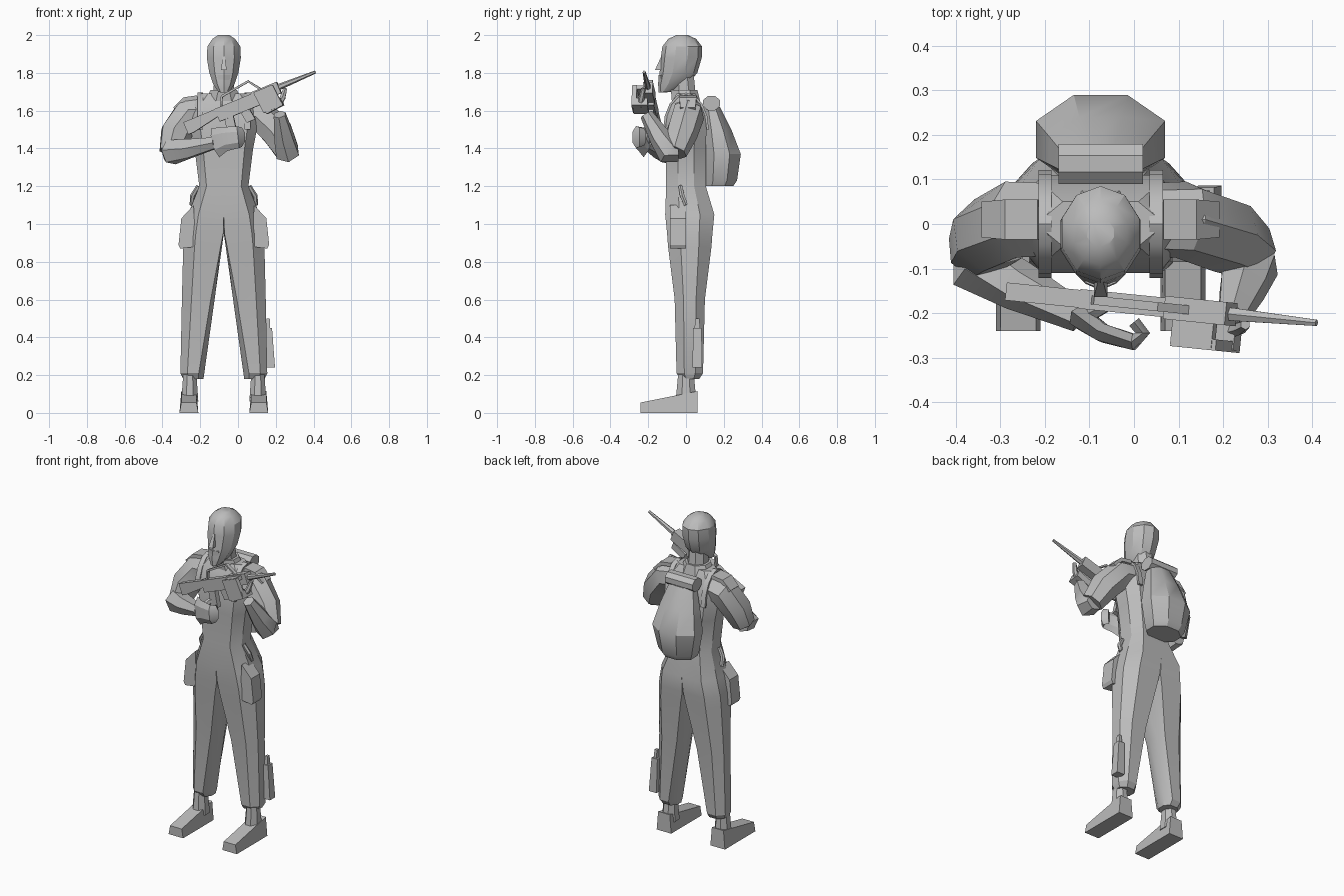
import bpy
import bmesh
import math
from mathutils import Vector

default_cube = bpy.data.objects.get("Cube")
if default_cube:
    bpy.data.objects.remove(default_cube)

MIDDLE = -.075
UP = Vector((0, 0, 1))
FORWARD = Vector((0, -1, 0))
LEFT = Vector((1, 0, 0))

grey = bpy.data.materials.new("plain_grey")
grey.use_nodes = True
grey.diffuse_color = (.5, .5, .5, 1)
shader = grey.node_tree.nodes["Principled BSDF"]
shader.inputs["Base Color"].default_value = grey.diffuse_color


def finish(name, bm, smooth_angle=30):
    bmesh.ops.recalc_face_normals(bm, faces=bm.faces)
    mesh = bpy.data.meshes.new(name)
    bm.to_mesh(mesh)
    bm.free()
    mesh.materials.append(grey)
    part = bpy.data.objects.new(name, mesh)
    bpy.context.collection.objects.link(part)
    bpy.ops.object.select_all(action='DESELECT')
    part.select_set(True)
    bpy.context.view_layer.objects.active = part
    bpy.ops.object.shade_smooth_by_angle(angle=math.radians(smooth_angle))


def bridge(name, rings, mirrored=False):
    """Join equal rings of points into a capped skin, optionally mirrored about the middle."""
    bm = bmesh.new()
    loops = [[bm.verts.new(point) for point in ring] for ring in rings]
    for lower, upper in zip(loops, loops[1:]):
        for i in range(len(lower)):
            bm.faces.new((lower[i - 1], lower[i], upper[i], upper[i - 1]))
    bm.faces.new(loops[0])
    bm.faces.new(loops[-1])
    if mirrored:
        inner = [f for f in bm.faces if all(abs(v.co.x - MIDDLE) < .001 for v in f.verts)]
        bmesh.ops.delete(bm, geom=inner, context='FACES')
        copy = bmesh.ops.duplicate(bm, geom=bm.verts[:] + bm.edges[:] + bm.faces[:])["geom"]
        for vert in copy:
            if isinstance(vert, bmesh.types.BMVert):
                vert.co.x = 2 * MIDDLE - vert.co.x
        bmesh.ops.remove_doubles(bm, verts=bm.verts, dist=.001)
    finish(name, bm)


def polygon(sides):
    """Regular outline whose flat sides lie at distance one."""
    reach = 1 / math.cos(math.pi / sides)
    angles = [(i + .5) * math.tau / sides for i in range(sides)]
    return [(reach * math.cos(a), reach * math.sin(a)) for a in angles]


def loft(name, rows, sides=8):
    """Level rings; each row is a centre, a half width and a half depth."""
    bridge(name, [[Vector(centre) + Vector((width * a, depth * b, 0))
                   for a, b in polygon(sides)] for centre, width, depth in rows])


def tube(name, points, radii, sides=6, flatness=1, up=UP):
    """Rings square to a path; flatness scales the radius along up."""
    points = [Vector(point) for point in points]
    last = len(points) - 1
    rings = []
    for i, (point, radius) in enumerate(zip(points, radii)):
        along = points[min(i + 1, last)] - points[max(i - 1, 0)]
        across = along.cross(up).normalized()
        top = across.cross(along).normalized() * flatness
        rings.append([point + radius * (across * a + top * b) for a, b in polygon(sides)])
    bridge(name, rings)


def extrude(name, outline, place, low, high):
    """Push a flat outline through a placing function from low to high."""
    bridge(name, [[place(a, depth, b) for a, b in outline] for depth in (low, high)])


# Suit: one side from trouser hem to shoulder, flattening against the middle at the crotch
suit = []
for z, outer, depth in ((.18, .215, .05), (.21, .23, .07), (.6, .222, .08), (.88, .215, .115),
                        (.95, .21, .12), (1.05, .19, .13), (1.2, .13, .105), (1.4, .155, .105),
                        (1.55, .185, .11), (1.63, .175, .085), (1.69, .12, .05)):
    inner = max(0, .14 * (.95 - z))
    half = (outer - inner) / 2
    squareness = min(1, z)
    lean = .02 if z < 1.2 else 0
    ring = []
    for a, b in polygon(8):
        if a < 0:
            a += (-1 - a) * squareness
        ring.append((MIDDLE + inner + half + half * a, lean + depth * b, z))
    suit.append(ring)
bridge("suit", suit, mirrored=True)
loft("neck", [((MIDDLE, 0, 1.6), .06, .06), ((MIDDLE, -.02, 1.8), .05, .06)])
loft("collar", [((MIDDLE, 0, 1.65), .1, .075), ((MIDDLE, -.01, 1.71), .07, .07)])

# Head: the jaw sweeps forward
loft("head", [((MIDDLE, y, z), width, depth) for z, width, depth, y in (
    (1.7, .03, .03, -.11), (1.74, .056, .075, -.07), (1.8, .077, .095, -.04), (1.88, .09, .103, -.025),
    (1.94, .087, .1, -.02), (1.98, .06, .07, -.02), (2, .03, .03, -.02))], sides=10)
loft("nose", [((MIDDLE, -.12, 1.89), .006, .01), ((MIDDLE, -.138, 1.815), .015, .026)], sides=4)
loft("beard", [((MIDDLE, -.122, 1.695), .02, .02), ((MIDDLE, -.117, 1.79), .035, .025)], sides=6)

# Parts mirrored on both sides of the body
elbows = {"right": Vector((-.355, -.06, 1.38)), "left": Vector((.26, -.06, 1.38))}
wrists = {"right": Vector((-.12, -.21, 1.43)), "left": Vector((.22, -.21, 1.58))}

for side, sign in (("right", -1), ("left", 1)):
    def spot(out, y, z):
        return Vector((MIDDLE + sign * out, y, z))

    # Boots: a wedge foot, narrower on top, under a tapered ankle
    loft(side + "_ankle", [(spot(.18, 0, .06), .045, .055), (spot(.18, 0, .22), .034, .04)])
    bm = bmesh.new()
    bmesh.ops.create_cube(bm, size=1)
    for vert in bm.verts:
        x, y, z = vert.co
        width = .1 - .02 * (z > 0)
        vert.co = spot(.185 + x * width, y * .3 - .09, (z + .5) * (.085 + .06 * y))
    finish(side + "_foot", bm)

    # Hip pocket, belt clip and pack strap
    extrude(side + "_cargo_pocket", [(.15, .88), (.23, .87), (.24, .89), (.225, 1.03), (.16, 1.1)],
            spot, -.085, 0)
    tube(side + "_belt_clip", [spot(.135, -.03, 1.2), spot(.165, -.02, 1.15), spot(.17, 0, 1.1)],
         (.01, .012, .01), up=LEFT)
    arc = [math.pi * step / 8 for step in range(9)]
    tube(side + "_strap", [spot(.125, -.115 * math.cos(a), 1.5 + .19 * math.sin(a)) for a in arc],
         [.006] * len(arc), sides=4, flatness=2.5, up=LEFT)

    # Short sleeve over the shoulder, then a tapering forearm
    elbow, wrist = elbows[side], wrists[side]
    shoulder = spot(.19, .01, 1.58)
    bend = shoulder.lerp(elbow, .5) + LEFT * sign * .02
    tube(side + "_sleeve", [spot(.1, .01, 1.59), shoulder, bend, elbow],
         (.075, .08, .078, .06), sides=7, up=FORWARD)
    heel = elbow + FORWARD * .03
    tube(side + "_forearm", [elbow - FORWARD * .02, heel, heel.lerp(wrist, .4), wrist],
         (.045, .06, .05, .03), up=UP + LEFT)
    tube(side + "_shoulder_tab", [spot(.14, .01, 1.67), spot(.21, .01, 1.66), spot(.26, .01, 1.61)],
         (.045, .045, .04), sides=4, flatness=.25)

# Backpack: the front stays flat against the back
loft("backpack", [((MIDDLE, .09 + depth, z), width, depth) for z, width, depth in (
    (1.2, .1, .08), (1.23, .115, .09), (1.37, .145, .1), (1.5, .115, .075), (1.62, .08, .045))])
tube("pack_roll", [(MIDDLE + end, .135, 1.64) for end in (-.095, .095)], (.045, .045), sides=8, flatness=.85)

# Knife strapped to the left shin
loft("knife_sheath", [((.17, .06, .24), .026, .026), ((.16, .06, .45), .02, .022)], sides=4)
loft("knife_handle", [((.16, .06, .45), .01, .015), ((.16, .06, .5), .008, .01)], sides=4)

# Rifle: every part is placed along the line from butt to muzzle
butt = Vector((-.28, -.152, 1.52))
muzzle = Vector((.41, -.222, 1.805))
along = (muzzle - butt).normalized()
inward = UP.cross(along).normalized()
above = along.cross(inward)


def on_gun(distance, depth, height):
    return butt + along * distance + inward * depth + above * height


def gun_block(name, start, end, low, high, half=.02, slant=0):
    outline = [(start, high), (end, high), (end + slant, low), (start + slant, low)]
    extrude(name, outline, on_gun, -half, half)


extrude("rifle_stock", [(0, .02), (0, -.05), (.03, -.05), (.19, -.02), (.19, .02)], on_gun, -.02, .02)
gun_block("rifle_receiver", .18, .41, -.05, .022, half=.022)
gun_block("rifle_grip", .21, .26, -.15, -.04, half=.015, slant=-.02)
gun_block("rifle_magazine", .3, .35, -.11, -.04, half=.014, slant=.01)
gun_block("rifle_handguard", .39, .54, -.035, .03, half=.026)
handle = ((.21, .01), (.24, .07), (.4, .09), (.45, .02))
tube("carry_handle", [on_gun(distance, 0, height) for distance, height in handle],
     [.01] * len(handle), sides=4, flatness=.6)
tube("rifle_barrel", [on_gun(.5, 0, 0), on_gun(.56, 0, 0), muzzle], (.015, .014, .007))

# Right hand curls round the grip
curl = [wrists["right"], (-.07, -.245, 1.45), (0, -.265, 1.46), (.02, -.245, 1.46), (0, -.22, 1.46)]
tube("right_hand", curl, (.025, .02, .018, .016, .014), flatness=2.8)
tube("right_thumb", [wrists["right"], (-.06, -.18, 1.5), (-.02, -.17, 1.51)], (.02, .015, .01))

# Left hand cups the handguard
extrude("left_palm", [(.42, -.1), (.41, .02), (.52, .02), (.53, -.1)], on_gun, -.085, -.06)
extrude("left_fingers", [(.41, 0), (.41, .022), (.51, .022), (.51, 0)], on_gun, -.08, -.025)
extrude("left_heel", [(.43, -.11), (.43, -.07), (.53, -.06), (.53, -.1)], on_gun, -.08, 0)
tube("left_thumb", [on_gun(.5, -.04, -.09), on_gun(.54, -.03, -.06), on_gun(.57, -.02, -.02)],
     (.015, .014, .01))
